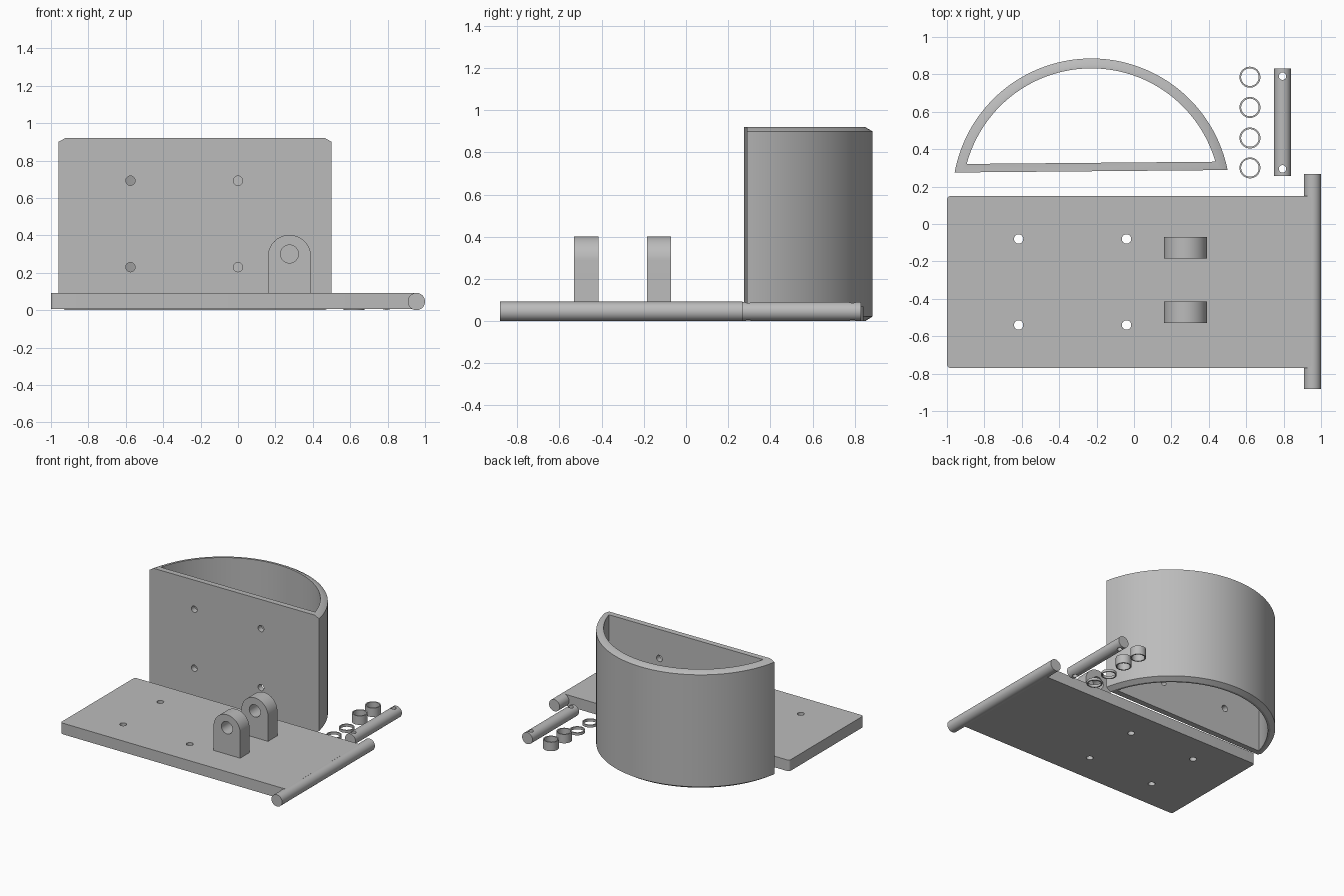
import bpy, bmesh, math
from mathutils import Matrix, Vector

if "Cube" in bpy.data.objects:
    bpy.data.objects.remove(bpy.data.objects["Cube"])

grey = bpy.data.materials.new("plain_grey")
grey.diffuse_color = (0.5, 0.5, 0.5, 1)
grey.use_nodes = True
grey.node_tree.nodes["Principled BSDF"].inputs["Base Color"].default_value = grey.diffuse_color


def finish(name, bm):
    """Turn a bmesh into a named grey object."""
    bmesh.ops.recalc_face_normals(bm, faces=bm.faces)
    me = bpy.data.meshes.new(name)
    bm.to_mesh(me)
    bm.free()
    me.materials.append(grey)
    ob = bpy.data.objects.new(name, me)
    bpy.context.collection.objects.link(ob)
    return ob


def smooth(ob):
    bpy.ops.object.select_all(action='DESELECT')
    ob.select_set(True)
    bpy.context.view_layer.objects.active = ob
    bpy.ops.object.shade_smooth_by_angle(angle=math.radians(30))


def cylinder(name, r, length, centre, axis='Z', sides=48):
    bm = bmesh.new()
    bmesh.ops.create_cone(bm, cap_ends=True, segments=sides, radius1=r, radius2=r, depth=length)
    if axis == 'Y':
        bm.transform(Matrix.Rotation(math.pi / 2, 4, 'X'))
    bm.transform(Matrix.Translation(centre))
    return finish(name, bm)


def extrude(name, profile, move):
    """Extrude a closed 3D profile along a vector."""
    bm = bmesh.new()
    face = bm.faces.new([bm.verts.new(p) for p in profile])
    new = bmesh.ops.extrude_face_region(bm, geom=[face])['geom']
    bmesh.ops.translate(bm, vec=Vector(move), verts=[v for v in new if isinstance(v, bmesh.types.BMVert)])
    return finish(name, bm)


def drill(ob, cutters):
    """Cut all holes, then remove the cutters."""
    for c in cutters:
        m = ob.modifiers.new("hole", 'BOOLEAN')
        m.object, m.operation, m.solver = c, 'DIFFERENCE', 'EXACT'
    bpy.context.view_layer.update()
    me = bpy.data.meshes.new_from_object(ob.evaluated_get(bpy.context.evaluated_depsgraph_get()))
    ob.modifiers.clear()
    ob.data = me
    for c in cutters:
        bpy.data.objects.remove(c)


# Base plate with rounded corners and four through holes
corners = []
for cx, cy, a0 in ((0.93, 0.13, 0), (-0.98, 0.13, 90), (-0.98, -0.75, 180), (0.93, -0.75, 270)):
    for i in range(7):
        a = math.radians(a0 + 15 * i)
        corners.append((cx + 0.02 * math.cos(a), cy + 0.02 * math.sin(a), 0.005))
plate = extrude("base_plate", corners, (0, 0, 0.087))
drill(plate, [cylinder("cutter", 0.025, 0.4, (x, y, 0.05), sides=32)
              for x in (-0.617, -0.04) for y in (-0.08, -0.54)])
smooth(plate)

# Round rod along the plate's end
smooth(cylinder("end_rod", 0.046, 1.15, (0.954, -0.308, 0.046), 'Y'))

# Two arched lugs with a cross hole
for n, y in enumerate((-0.53, -0.185)):
    arch = [(0.275 + 0.115 * math.cos(math.pi * i / 32), y, 0.287 + 0.115 * math.sin(math.pi * i / 32))
            for i in range(33)]
    lug = extrude("lug_%d" % (n + 1), arch + [(0.16, y, 0.085), (0.39, y, 0.085)], (0, 0.115, 0))
    drill(lug, [cylinder("cutter", 0.048, 0.4, (0.275, y + 0.05, 0.30), 'Y')])
    smooth(lug)

# Open half-round sleeve: chamfered outer arc closed by a flat wall
N = 72


def d_ring(bm, r, chord, z):
    a = math.asin(chord / r)
    return [bm.verts.new((r * math.cos(t), r * math.sin(t), z))
            for t in (a + (math.pi - 2 * a) * i / N for i in range(N + 1))]


bm = bmesh.new()
loops = [d_ring(bm, *p) for p in ((0.743, 0.14, 0.022), (0.743, 0.14, 0.9), (0.708, 0.14, 0.92),
                                  (0.69, 0.185, 0.92), (0.69, 0.185, 0), (0.708, 0.14, 0))]
for k, lo in enumerate(loops):
    hi = loops[(k + 1) % 6]
    for i in range(N + 1):
        j = (i + 1) % (N + 1)
        if i == N and k in (0, 1, 5):
            continue
        bm.faces.new((lo[i], lo[j], hi[j], hi[i]))
# flat front wall as one face
bm.faces.new([loops[k][0] for k in (5, 0, 1, 2)] + [loops[k][N] for k in (2, 1, 0, 5)])
bm.transform(Matrix.Translation((-0.228, 0.142, 0)) @ Matrix.Rotation(0.009, 4, 'Z'))
sleeve = finish("half_round_sleeve", bm)
drill(sleeve, [cylinder("cutter", 0.025, 0.2, (x, 0.3, z), 'Y', 32)
               for x in (-0.575, 0.0) for z in (0.23, 0.692)])
smooth(sleeve)

# Loose pin with a small cross hole near each end
pin = cylinder("loose_pin", 0.045, 0.575, (0.794, 0.543, 0.046), 'Y')
drill(pin, [cylinder("cutter", 0.02, 0.3, (0.794, y, 0.046), sides=24) for y in (0.295, 0.79)])
smooth(pin)

# Two thin washers and two taller bushings
for n, (y, h) in enumerate(((0.30, 0.02), (0.46, 0.02), (0.623, 0.07), (0.785, 0.07))):
    ring = cylinder("spacer_ring_%d" % (n + 1), 0.056, h, (0.62, y, h / 2))
    drill(ring, [cylinder("cutter", 0.047, 0.4, (0.62, y, 0.05))])
    smooth(ring)
